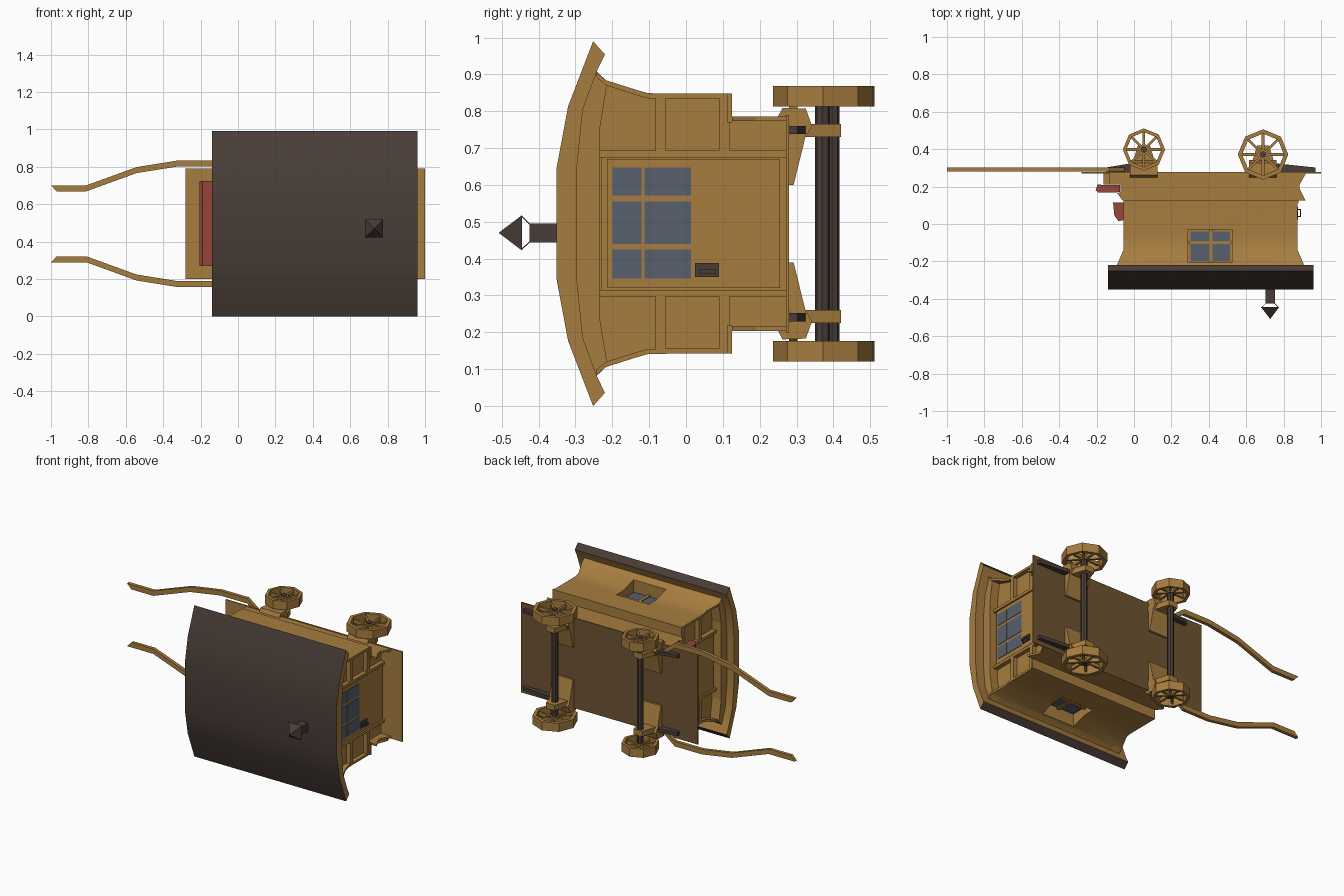
import bpy, bmesh, math
from mathutils import Vector

if "Cube" in bpy.data.objects:
    bpy.data.objects.remove(bpy.data.objects["Cube"])

C = 0.495  # mid height of the wagon's width


def material(name, rgb):
    m = bpy.data.materials.new(name)
    m.use_nodes = True
    m.diffuse_color = (*rgb, 1)
    m.node_tree.nodes["Principled BSDF"].inputs["Base Color"].default_value = (*rgb, 1)
    return m


WOOD = material("tan wood", (0.39, 0.206, 0.05))
BROWN = material("underside brown", (0.155, 0.087, 0.032))
DARK = material("dark brown", (0.067, 0.047, 0.038))
GLASS = material("blue grey glass", (0.095, 0.115, 0.155))
RED = material("red cushion", (0.32, 0.06, 0.042))


def finish(name, bm, mat):
    bmesh.ops.recalc_face_normals(bm, faces=bm.faces)
    me = bpy.data.meshes.new(name)
    bm.to_mesh(me)
    bm.free()
    ob = bpy.data.objects.new(name, me)
    bpy.context.collection.objects.link(ob)
    me.materials.append(mat)
    return ob


def loft(name, low_pts, high_pts, mat):
    """Join two matching 3D outlines into a closed solid."""
    bm = bmesh.new()
    low = [bm.verts.new(p) for p in low_pts]
    high = [bm.verts.new(p) for p in high_pts]
    bm.faces.new(low)
    bm.faces.new(high)
    for i in range(len(low)):
        j = (i + 1) % len(low)
        bm.faces.new((low[i], low[j], high[j], high[i]))
    return finish(name, bm, mat)


def prism(name, pts, axis, a, b, mat):
    """Extrude a 2D outline along an axis; z values are measured from C."""
    def place(p, t):
        return {"x": (t, p[0], C + p[1]), "y": (p[0], t, C + p[1]),
                "z": (p[0], p[1], C + t)}[axis]
    return loft(name, [place(p, a) for p in pts], [place(p, b) for p in pts], mat)


def box(name, x0, x1, y0, y1, w0, w1, mat):
    return prism(name, [(x0, y0), (x1, y0), (x1, y1), (x0, y1)], "z", w0, w1, mat)


def disc(name, cx, cy, r, w0, w1, mat):
    pts = [(cx + r * math.cos(i * math.pi / 4), cy + r * math.sin(i * math.pi / 4)) for i in range(8)]
    return prism(name, pts, "z", w0, w1, mat)


def mirrored(half):
    return half + [(y, -w) for y, w in reversed(half)]


def paint(ob, mat, rule):
    ob.data.materials.append(mat)
    for f in ob.data.polygons:
        if rule(f.normal):
            f.material_index = 1


def smooth(ob):
    bpy.ops.object.select_all(action="DESELECT")
    ob.select_set(True)
    bpy.context.view_layer.objects.active = ob
    bpy.ops.object.shade_smooth_by_angle(angle=math.radians(30))


def cut(ob, cutter):
    mod = ob.modifiers.new("window_cut", "BOOLEAN")
    mod.object = cutter
    mod.solver = "EXACT"
    cutter.hide_render = True
    cutter.hide_viewport = True
    cutter.display_type = "WIRE"


# Roof: dark outside and eave edges, wood ends and underside
outer = [(-0.252, 0.495), (-0.32, 0.318), (-0.351, 0.152)]
inner = [(-0.22, 0.459), (-0.24, 0.418), (-0.28, 0.31), (-0.296, 0.152)]
roof = prism("roof", mirrored(outer) + list(reversed(mirrored(inner))), "x", -0.14, 0.96, WOOD)
paint(roof, DARK, lambda n: abs(n.x) < 0.5 and n.y < 0.8)
smooth(roof)

# Body core and flared side walls
flare = [(0.125, 0.353), (-0.05, 0.353), (-0.103, 0.354), (-0.135, 0.363), (-0.217, 0.389), (-0.243, 0.411)]
core = prism("body_core", mirrored([(0.272, 0.28), (0.125, 0.28)]
             + [(y, w - 0.01) for y, w in flare] + [(-0.28, 0.31), (-0.305, 0.15)]),
             "x", -0.025, 0.845, WOOD)
for s, side in ((1, "upper"), (-1, "lower")):
    strip = flare + [(y, w - 0.014) for y, w in reversed(flare)]
    wall = prism(side + "_side_wall", [(y, s * w) for y, w in strip], "x", -0.055, 0.873, WOOD)
    # Wall ends spread outward under the eave
    for v in wall.data.vertices:
        v.co.x += (0.035 if v.co.x > 0.4 else -0.035) * max(0, min(1, (-0.135 - v.co.y) / 0.08))
    cutter = box(side + "_window_cutter", 0.29, 0.525, -0.205, -0.03, s * 0.302, s * 0.45, WOOD)
    smooth(wall)
    cut(wall, cutter)
    cut(core, cutter)
    # Deep set two by two window
    for x0, x1 in ((0.303, 0.40), (0.42, 0.513)):
        for y0, y1 in ((-0.197, -0.107), (-0.09, -0.04)):
            box(side + "_window_pane", x0, x1, y0, y1, s * 0.3, s * 0.309, GLASS)
    box(side + "_window_upright", 0.4, 0.42, -0.205, -0.03, s * 0.298, s * 0.316, WOOD)
    box(side + "_window_crossbar", 0.29, 0.525, -0.107, -0.09, s * 0.298, s * 0.316, WOOD)
    # Skirt panel with shaped ends below the ledge
    prism(side + "_skirt", [(-0.13, 0.272), (-0.13, 0.212), (-0.072, 0.212), (-0.072, 0.17),
          (-0.09, 0.165), (-0.06, 0.125), (0.917, 0.125), (0.885, 0.19), (0.885, 0.21), (0.92, 0.272)],
          "z", s * 0.279, s * 0.291, WOOD)
    box(side + "_ledge", -0.055, 0.88, 0.111, 0.125, s * 0.275, s * 0.353, WOOD)

# Floor with a darker underside
floor = box("floor", -0.28, 1.0, 0.271, 0.279, -0.295, 0.295, WOOD)
paint(floor, BROWN, lambda n: n.y > 0.5)

# End walls: arch board, posts and rails
arch = mirrored([(-0.217, 0.389), (-0.243, 0.413), (-0.28, 0.31), (-0.3, 0.15)])
under = mirrored([(-0.213, 0.385), (-0.235, 0.25), (-0.235, 0.18)])
for end, x0, x1, xa in (("rear", 0.84, 0.873, 0.9), ("front", -0.02, -0.055, -0.09)):
    prism(end + "_arch_board", arch + list(reversed(under)), "x", x0, xa, WOOD)
    for s in (1, -1):
        box(end + "_post", x0, x1, -0.285, 0.272, s * 0.18, s * 0.198, WOOD)
        for y in (-0.083, 0.09):
            box(end + "_rail", x0, x1, y, y + 0.028, s * 0.198, s * 0.343, WOOD)
    mid = (x0 + x1) / 2
    box(end + "_door", x0, mid, -0.23, 0.272, -0.18, 0.18, WOOD)
    box(end + "_door_panel", mid, x1 - 0.005 * (1 if x1 > 0 else -1), -0.215, 0.255, -0.175, 0.175, WOOD)

# Rear door window and latch
for w0, w1 in ((0.076, 0.152), (-0.055, 0.06), (-0.149, -0.07)):
    for y0, y1 in ((-0.2, -0.121), (-0.112, 0.014)):
        box("door_pane", 0.866, 0.871, y0, y1, w0, w1, GLASS)
box("latch_plate", 0.866, 0.876, 0.025, 0.09, -0.145, -0.107, DARK)
for y in (0.037, 0.075):
    box("latch_stem", 0.87, 0.893, y, y + 0.006, -0.137, -0.125, DARK)
box("latch_grip", 0.887, 0.893, 0.037, 0.081, -0.137, -0.125, DARK)

# Driver's bench
box("bench_base", -0.163, -0.05, 0.21, 0.272, -0.22, 0.22, WOOD)
prism("bench_seat", [(-0.205, 0.18), (-0.19, 0.168), (-0.075, 0.17), (-0.075, 0.209), (-0.195, 0.21)],
      "z", -0.225, 0.23, RED)
prism("bench_back", [(-0.112, 0.115), (-0.105, 0.045), (-0.083, 0.015), (-0.05, 0.022), (-0.05, 0.115)],
      "z", -0.225, 0.23, RED)

# Chimney with a raised pyramid cap on thin splayed struts
CX, CZ = 0.728, C - 0.025
SQUARE = [(-1, -1), (1, -1), (1, 1), (-1, 1)]


def square(x, y, z, h):
    return [(x + a * h, y, z + b * h) for a, b in SQUARE]


loft("chimney_pipe", square(CX, -0.33, CZ, 0.026), square(CX, -0.425, CZ, 0.026), DARK)
loft("chimney_cap", square(CX, -0.445, CZ, 0.048), square(CX, -0.507, CZ, 0.001), DARK)
for a, b in SQUARE:
    loft("cap_strut", square(CX + a * 0.024, -0.424, CZ + b * 0.024, 0.002),
         square(CX + a * 0.045, -0.446, CZ + b * 0.045, 0.002), DARK)


# Eight-sided wheels with spokes
def wheel(name, cx, cy, r, s):
    def ring(k, w):
        return [bm.verts.new((cx + k * math.cos(i * math.pi / 4),
                              cy + k * math.sin(i * math.pi / 4), C + s * w)) for i in range(8)]
    bm = bmesh.new()
    loops = [ring(r, 0.318), ring(r, 0.374), ring(r * 0.83, 0.374), ring(r * 0.83, 0.318)]
    for n in range(4):
        p, q = loops[n], loops[(n + 1) % 4]
        for i in range(8):
            j = (i + 1) % 8
            bm.faces.new((p[i], p[j], q[j], q[i]))
    finish(name + "_rim", bm, WOOD)
    for i in range(8):
        d = Vector((math.cos(i * math.pi / 4), math.sin(i * math.pi / 4)))
        n = Vector((-d.y, d.x)) * 0.007
        c = Vector((cx, cy))
        prism(name + "_spoke", [tuple(c + n), tuple(c + d * r * 0.87 + n),
              tuple(c + d * r * 0.87 - n), tuple(c - n)], "z", s * 0.335, s * 0.357, WOOD)
    disc(name + "_hub", cx, cy, 0.03, s * 0.328, s * 0.364, WOOD)


for name, cx, cy, r in (("front", 0.053, 0.398, 0.113), ("rear", 0.69, 0.3715, 0.135)):
    disc(name + "_axle", cx, cy - 0.002, 0.02, -0.345, 0.345, DARK)
    disc(name + "_axle_tip", cx, cy, 0.019, -0.37, 0.37, DARK)
    for s in (1, -1):
        wheel(name + "_wheel", cx, cy, r, s)
        # Axle strut and wedge block below the floor
        prism(name + "_axle_strut", [(cx - 0.075, 0.278), (cx + 0.075, 0.278),
              (cx + 0.032, 0.42), (cx - 0.032, 0.42)], "z", s * 0.235, s * 0.27, WOOD)
        wedge = [(0.277, 0.105), (0.292, 0.105), (0.324, 0.235), (0.342, 0.265),
                 (0.325, 0.312), (0.262, 0.314), (0.245, 0.282), (0.277, 0.282)]
        prism(name + "_axle_block", [(y, s * w) for y, w in wedge], "x", cx - 0.075, cx + 0.072, WOOD)

# Shafts and dark spring bars
for s in (1, -1):
    path = [(-1, 0.19), (-0.81, 0.19), (-0.543, 0.287), (-0.325, 0.322), (-0.13, 0.322), (-0.05, 0.26)]
    shaft = [(x, s * (w + 0.016)) for x, w in path]
    shaft += [(x + (0.03 if x == -1 else 0), s * (w - 0.016)) for x, w in reversed(path)]
    prism("shaft", shaft, "y", 0.28, 0.302, WOOD)
    for x0, x1 in ((0.0, -0.15), (0.73, 0.97)):
        prism("spring_bar", [(x0, 0.278), (x0, 0.327), (x1, 0.302), (x1, 0.278)],
              "z", s * 0.243, s * 0.265, DARK)
